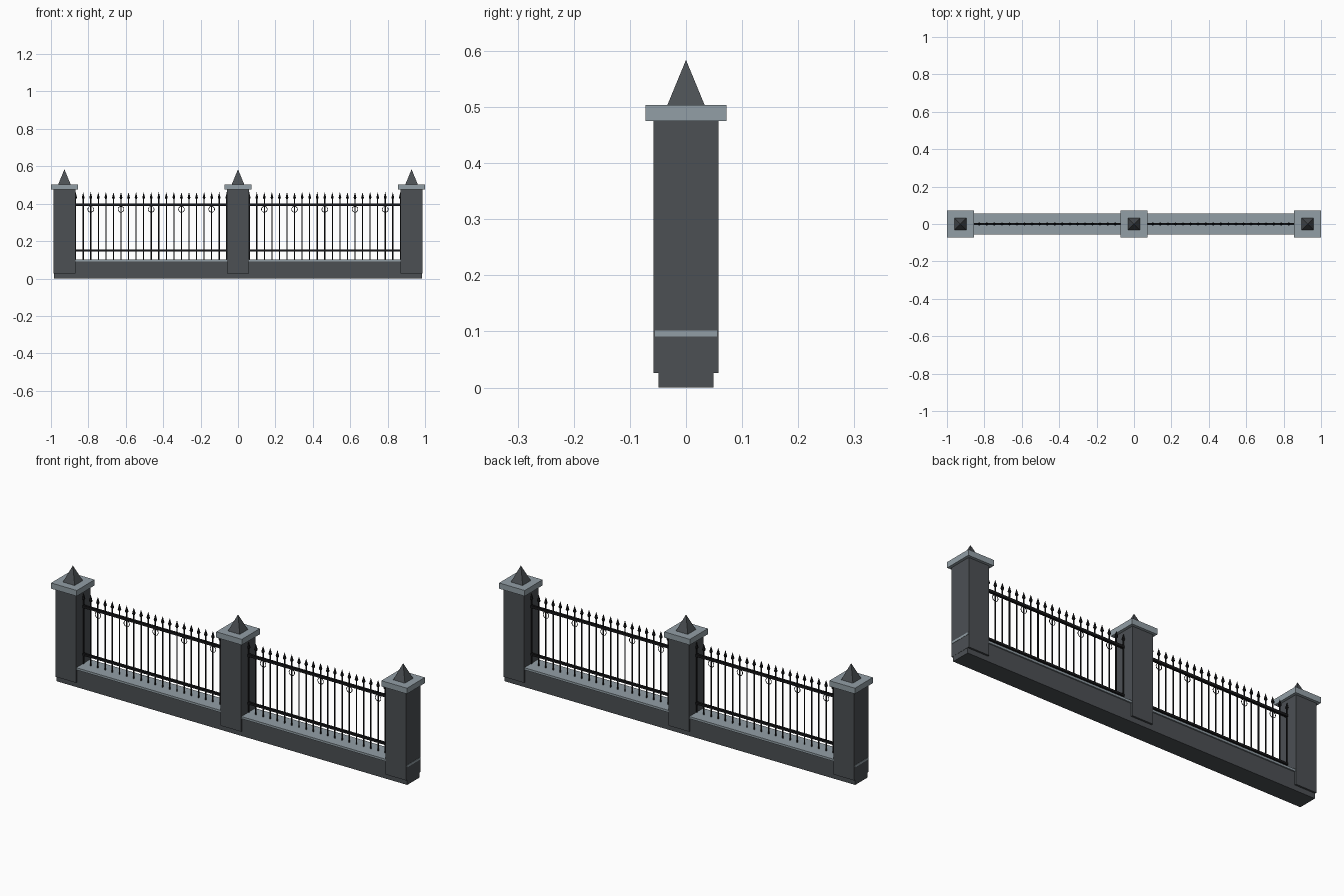
import bpy, bmesh, math
from mathutils import Matrix, Vector

if "Cube" in bpy.data.objects:
    bpy.data.objects.remove(bpy.data.objects["Cube"])


def material(name, rgb):
    m = bpy.data.materials.new(name)
    m.diffuse_color = (*rgb, 1)
    m.use_nodes = True
    m.node_tree.nodes["Principled BSDF"].inputs["Base Color"].default_value = m.diffuse_color
    return m


DARK = material("dark stone", (0.072, 0.080, 0.088))
LIGHT = material("pale stone", (0.29, 0.345, 0.38))
IRON = material("black iron", (0.008, 0.008, 0.009))


def finish(name, bm, mat):
    bmesh.ops.recalc_face_normals(bm, faces=bm.faces)
    me = bpy.data.meshes.new(name)
    bm.to_mesh(me)
    bm.free()
    me.materials.append(mat)
    ob = bpy.data.objects.new(name, me)
    bpy.context.collection.objects.link(ob)
    return ob


def box(name, mat, x0, x1, hy, z0, z1):
    bm = bmesh.new()
    m = Matrix.Translation(((x0 + x1) / 2, 0, (z0 + z1) / 2)) @ Matrix.Diagonal((x1 - x0, 2 * hy, z1 - z0, 1))
    bmesh.ops.create_cube(bm, size=1, matrix=m)
    return finish(name, bm, mat)


def cone(bm, x, z0, z1, r0, r1, sides, turn=0.0):
    m = Matrix.Translation((x, 0, (z0 + z1) / 2)) @ Matrix.Rotation(turn, 4, 'Z')
    bmesh.ops.create_cone(bm, cap_ends=True, segments=sides, radius1=r0, radius2=r1, depth=z1 - z0, matrix=m)


# Plinth wall and its pale coping, running the whole length
box("plinth_wall", DARK, -0.985, 0.985, 0.049, 0, 0.091)
box("plinth_coping", LIGHT, -0.9875, 0.9875, 0.0555, 0.091, 0.102)

# Pillars with cap slab and pyramid finial
for label, x in (("left", -0.928), ("middle", 0.0), ("right", 0.928)):
    box(label + "_pillar", DARK, x - 0.058, x + 0.058, 0.058, 0.026, 0.475)
    box(label + "_pillar_cap", LIGHT, x - 0.072, x + 0.072, 0.072, 0.475, 0.504)
    bm = bmesh.new()
    cone(bm, x, 0.504, 0.584, 0.033 * math.sqrt(2), 0, 4, math.pi / 4)
    finish(label + "_pillar_finial", bm, DARK)

# Iron railing bays
STEP = 0.0404
for label, cx in (("left", -0.464), ("right", 0.464)):
    box(label + "_top_rail", IRON, cx - 0.408, cx + 0.408, 0.006, 0.387, 0.400)
    box(label + "_bottom_rail", IRON, cx - 0.408, cx + 0.408, 0.006, 0.145, 0.156)
    bars, heads, rings = bmesh.new(), bmesh.new(), bmesh.new()
    for k in range(21):
        x = cx + (k - 10) * STEP
        cone(bars, x, 0.10, 0.435, 0.0034, 0.0034, 6)
        # Spear head: short flare, then a long point
        cone(heads, x, 0.424, 0.432, 0.0035, 0.0085, 6)
        cone(heads, x, 0.432, 0.462, 0.0085, 0, 6)
        # Ring under the top rail on every fourth bar
        if k % 4 == 2:
            n, m = 20, 6
            loops = []
            for i in range(n):
                a = 2 * math.pi * i / n
                loop = []
                for j in range(m):
                    b = 2 * math.pi * j / m
                    r = 0.0155 + 0.0017 * math.cos(b)
                    loop.append(rings.verts.new((x + r * math.cos(a), 0.0017 * math.sin(b), 0.370 + r * math.sin(a))))
                loops.append(loop)
            for i in range(n):
                p, q = loops[i], loops[(i + 1) % n]
                for j in range(m):
                    rings.faces.new((p[j], q[j], q[(j + 1) % m], p[(j + 1) % m]))
    finish(label + "_bars", bars, IRON)
    finish(label + "_spear_heads", heads, IRON)
    finish(label + "_rings", rings, IRON)
